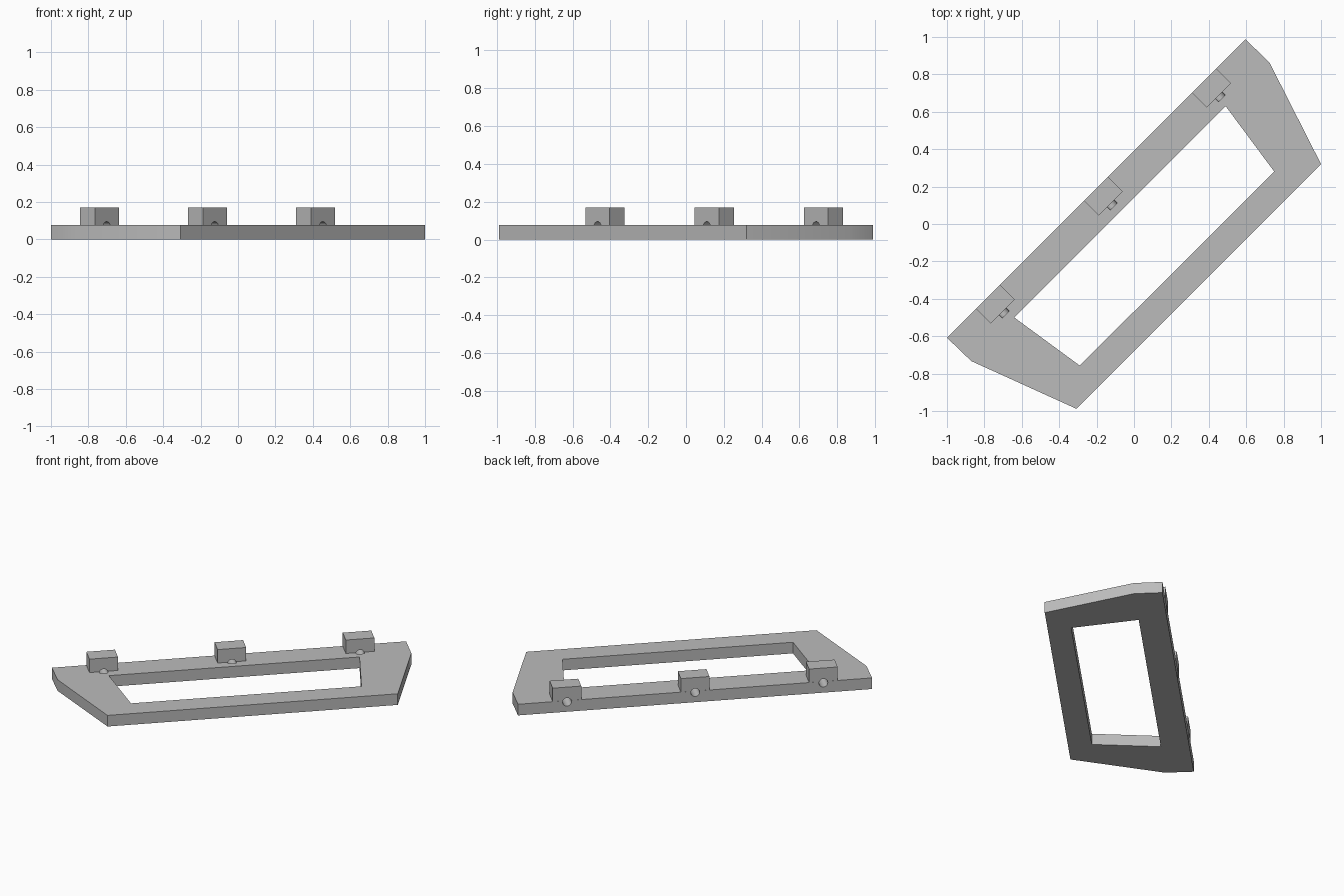
import bpy, bmesh, math
from mathutils import Matrix, Vector

if "Cube" in bpy.data.objects:
    bpy.data.objects.remove(bpy.data.objects["Cube"], do_unlink=True)

THICK = 0.077        # plate thickness
TOP = 0.17           # top of the lugs
DIAG = math.pi / 4   # direction of the long rails

grey = bpy.data.materials.new("plain grey")
grey.use_nodes = True
colour = (0.5, 0.5, 0.5, 1)
grey.diffuse_color = colour
grey.node_tree.nodes["Principled BSDF"].inputs["Base Color"].default_value = colour


def finish(name, bm):
    bmesh.ops.recalc_face_normals(bm, faces=bm.faces)
    mesh = bpy.data.meshes.new(name)
    bm.to_mesh(mesh)
    bm.free()
    mesh.materials.append(grey)
    obj = bpy.data.objects.new(name, mesh)
    bpy.context.collection.objects.link(obj)
    return obj


def prism(name, points, z0, z1):
    bm = bmesh.new()
    face = bm.faces.new([bm.verts.new((x, y, z0)) for x, y in points])
    new = bmesh.ops.extrude_face_region(bm, geom=[face])["geom"]
    verts = [v for v in new if isinstance(v, bmesh.types.BMVert)]
    bmesh.ops.translate(bm, verts=verts, vec=(0, 0, z1 - z0))
    return finish(name, bm)


def combine(target, other, operation):
    mod = target.modifiers.new(operation, 'BOOLEAN')
    mod.operation = operation
    mod.solver = 'EXACT'
    mod.object = other
    bpy.ops.object.select_all(action='DESELECT')
    target.select_set(True)
    bpy.context.view_layer.objects.active = target
    bpy.ops.object.modifier_apply(modifier=mod.name)
    bpy.data.objects.remove(other, do_unlink=True)


# Plate with its window
frame = prism("hinge_frame", [(0.596, 0.988), (0.725, 0.862), (1, 0.32),
                              (-0.308, -0.988), (-0.87, -0.733), (-1, -0.608)], 0, THICK)
window = prism("window_cutter", [(0.49, 0.63), (0.75, 0.28),
                                 (-0.29, -0.757), (-0.64, -0.5)], -0.1, 0.3)
combine(frame, window, 'DIFFERENCE')

# Three lugs on the back rail, each drilled across the rail
along = Vector((1, 1, 0)).normalized()
across = Vector((1, -1, 0)).normalized()
LENGTH, WIDTH, RADIUS = 0.182, 0.111, 0.028
for k in (-1, 0, 1):
    centre = Vector((-0.163, 0.149, 0)) + along * (0.817 * k)
    corners = [centre + along * (LENGTH / 2 * a) + across * (WIDTH / 2 * b)
               for a, b in ((-1, -1), (1, -1), (1, 1), (-1, 1))]
    lug = prism("lug", [c.xy for c in corners], THICK, TOP)
    combine(frame, lug, 'UNION')

    start, end = -WIDTH / 2 - 0.05, WIDTH / 2 + 0.022
    middle = centre + across * ((start + end) / 2) + Vector((0, 0, 0.067))
    bm = bmesh.new()
    bmesh.ops.create_cone(
        bm, cap_ends=True, segments=32, radius1=RADIUS, radius2=RADIUS, depth=end - start,
        matrix=Matrix.Translation(middle) @ across.to_track_quat('Z', 'Y').to_matrix().to_4x4())
    combine(frame, finish("drill_cutter", bm), 'DIFFERENCE')

frame.select_set(True)
bpy.context.view_layer.objects.active = frame
bpy.ops.object.shade_smooth_by_angle(angle=math.radians(30))
